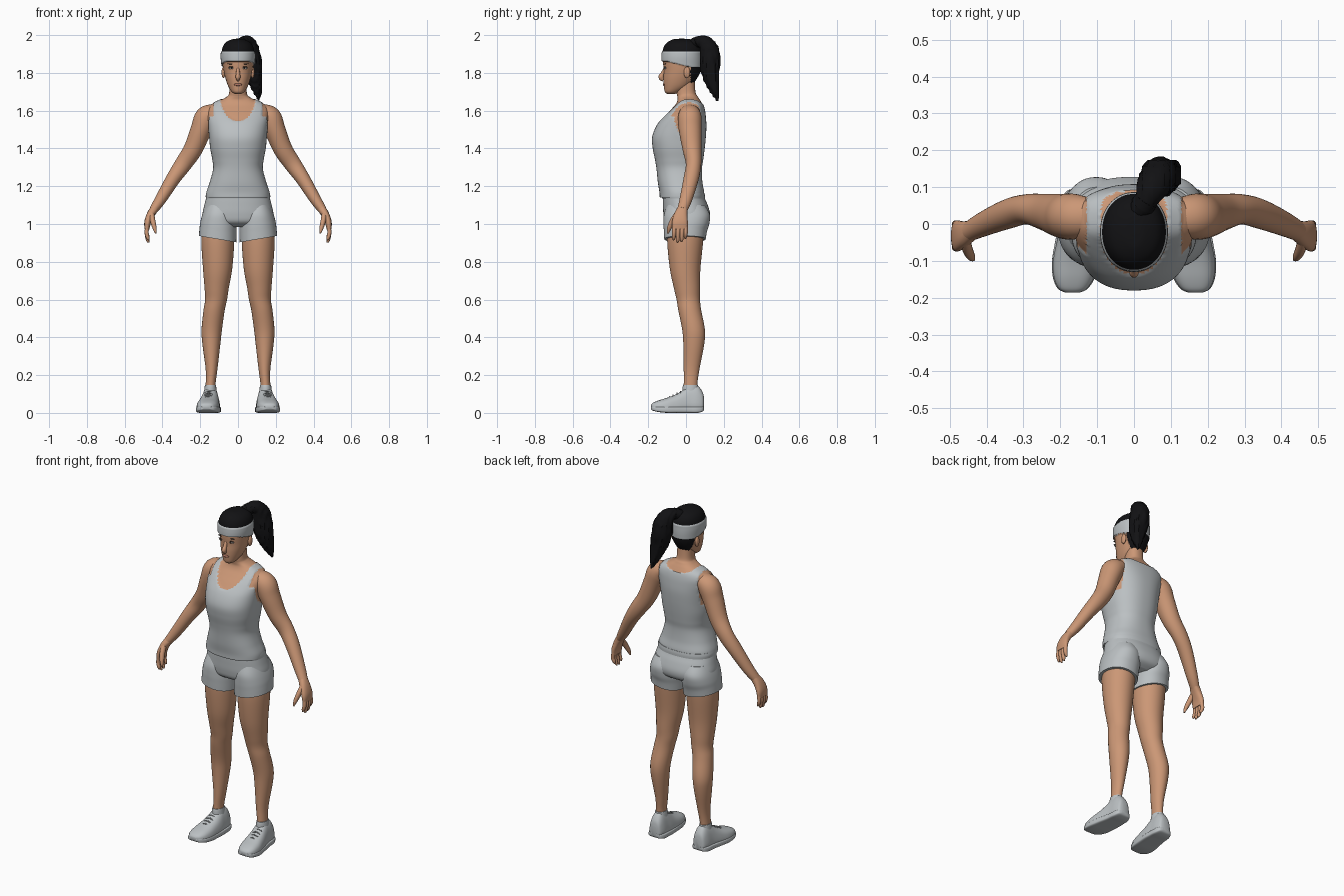
import bpy, bmesh, math
from mathutils import Vector

def material(name, r, g, b):
    m = bpy.data.materials.new(name)
    m.diffuse_color = (r, g, b, 1)
    return m

SKIN = material("skin", 0.60, 0.31, 0.18)
CLOTH = material("grey cloth", 0.50, 0.53, 0.545)
HAIR = material("black hair", 0.006, 0.006, 0.007)
WHITE = material("eye white", 0.62, 0.58, 0.54)
LIPS = material("lips", 0.45, 0.19, 0.13)
DARK = material("dark eye", 0.03, 0.02, 0.015)
LACE = material("lace grey", 0.30, 0.32, 0.33)

def smooth_rows(rows, k):
    """Catmull-Rom interpolation through rows of numbers."""
    out = []
    for i in range(len(rows) - 1):
        p0, p1, p2 = rows[max(i - 1, 0)], rows[i], rows[i + 1]
        p3 = rows[min(i + 2, len(rows) - 1)]
        for j in range(k):
            t = j / k
            out.append([0.5 * (2 * b + (c - a) * t + (2 * a - 5 * b + 4 * c - d) * t * t
                               + (3 * b - a - 3 * c + d) * t ** 3)
                        for a, b, c, d in zip(p0, p1, p2, p3)])
    return out + [list(rows[-1])]

def loft(name, frames, mats, n=32, power=2.0, post=None, rule=None, s=1):
    """Skin closed superellipse rings given as (centre, half axis u, half axis v)."""
    bm = bmesh.new()
    rings = []
    for c, u, v in frames:
        ring = []
        for i in range(n):
            a = 2 * math.pi * i / n
            ca, sa = math.cos(a), math.sin(a)
            p = c + u * math.copysign(abs(ca) ** (2 / power), ca) + v * math.copysign(abs(sa) ** (2 / power), sa)
            if post:
                p = post(p)
            ring.append(bm.verts.new((p.x * s, p.y, p.z)))
        rings.append(ring)
    for r0, r1 in zip(rings, rings[1:]):
        for i in range(n):
            j = (i + 1) % n
            bm.faces.new((r0[i], r0[j], r1[j], r1[i]))
    bm.faces.new(rings[0])
    bm.faces.new(rings[-1])
    bmesh.ops.recalc_face_normals(bm, faces=bm.faces)
    if rule:  # colour faces by position and raise cloth or hair off the skin
        for f in bm.faces:
            f.material_index = rule(f.calc_center_median())[0]
        bm.normal_update()
        moves = [(v, v.normal.copy() * rule(v.co)[1]) for v in bm.verts]
        for v, d in moves:
            v.co += d
    return finish(name, bm, mats)

def finish(name, bm, mats):
    me = bpy.data.meshes.new(name)
    bm.to_mesh(me)
    bm.free()
    ob = bpy.data.objects.new(name, me)
    bpy.context.collection.objects.link(ob)
    for m in mats:
        me.materials.append(m)
    bpy.ops.object.select_all(action='DESELECT')
    ob.select_set(True)
    bpy.context.view_layer.objects.active = ob
    bpy.ops.object.shade_smooth_by_angle(angle=math.radians(50))
    return ob

def upright(rows, k=5):
    """Rows (z, half width, front y, back y, centre x) -> horizontal rings."""
    return [(Vector((cx, (f + b) / 2, z)), Vector((max(w, .003), 0, 0)), Vector((0, max((b - f) / 2, .003), 0)))
            for z, w, f, b, cx in smooth_rows(rows, k)]

def tube(rows, ref=(0, 1, 0), k=5):
    """Rows (x, y, z, radius across, radius along ref) -> rings square to the path."""
    r = smooth_rows(rows, k)
    pts = [Vector(q[:3]) for q in r]
    out = []
    for i, q in enumerate(r):
        t = (pts[min(i + 1, len(r) - 1)] - pts[max(i - 1, 0)]).normalized()
        u = t.cross(Vector(ref)).normalized()
        v = u.cross(t).normalized()
        out.append((pts[i], u * max(q[3], .002), v * max(q[4], .002)))
    return out

def ellipsoid(name, loc, size, mat):
    bm = bmesh.new()
    bmesh.ops.create_uvsphere(bm, u_segments=20, v_segments=12, radius=1)
    for v in bm.verts:
        v.co = Vector((v.co.x * size[0], v.co.y * size[1], v.co.z * size[2])) + Vector(loc)
    return finish(name, bm, [mat])

# Torso with neck; the tank top is the cloth region
def tank_rule(p):
    x, y, z = abs(p.x), p.y, p.z
    drop = 0.118 if y < 0.02 else 0.03
    neck = z > 1.662 or (x / 0.09) ** 2 + ((z - 1.662) / drop) ** 2 < 1
    arm = x > 0.128 and (z > 1.57 or ((y - .02) / .08) ** 2 + ((z - 1.57) / .12) ** 2 < 1)
    return (0, 0) if neck or arm else (1, .004)

torso = [(1.142, .166, -.135, .092, 0), (1.17, .163, -.137, .092, 0), (1.22, .146, -.145, .083, 0),
         (1.29, .128, -.152, .08, 0), (1.34, .132, -.160, .087, 0), (1.40, .143, -.172, .095, 0),
         (1.46, .149, -.175, .101, 0), (1.52, .155, -.152, .104, 0), (1.57, .163, -.113, .101, 0),
         (1.605, .163, -.08, .096, 0), (1.632, .142, -.056, .088, 0), (1.655, .095, -.045, .075, 0),
         (1.675, .058, -.046, .062, 0), (1.70, .046, -.05, .05, 0), (1.78, .045, -.05, .045, 0)]
loft("torso_and_tank_top", upright(torso, 8), [SKIN, CLOTH], n=96, power=2.35, rule=tank_rule)

# Head with hair cap and headband regions
def head_rule(p):
    back = min(max((p.y + .10) / .12, 0), 1)
    low = 1.862 - .03 * back
    if low < p.z < 1.913:
        return 1, .009
    if p.z >= 1.913 or (p.y > .022 and p.z > 1.745):
        return 2, .005
    return 0, 0

head_rows = [(1.688, .016, -.098, -.06, 0), (1.70, .034, -.112, -.03, 0), (1.73, .052, -.117, .02, 0),
             (1.77, .066, -.119, .052, 0), (1.81, .075, -.118, .072, 0), (1.85, .080, -.121, .077, 0),
             (1.89, .083, -.121, .077, 0), (1.93, .078, -.115, .074, 0), (1.957, .062, -.097, .057, 0),
             (1.973, .03, -.065, .022, 0), (1.976, .006, -.03, -.018, 0)]
head = loft("head", upright(head_rows, 9), [SKIN, CLOTH, HAIR], n=80, power=2.1, rule=head_rule)

def face_y(x, z):
    return min(v.co.y for v in head.data.vertices if abs(v.co.x - x) < .008 and abs(v.co.z - z) < .008)

# Face features
loft("nose", tube([(0, -.108, 1.835, .006, .008), (0, -.122, 1.80, .01, .01), (0, -.131, 1.778, .015, .013),
                   (0, -.118, 1.764, .012, .008)], ref=(1, 0, 0)), [SKIN], n=16)
ellipsoid("lips", (0, face_y(0, 1.738) + .001, 1.738), (.021, .006, .007), LIPS)
for s in (-1, 1):
    fy = face_y(.033, 1.825)
    ellipsoid("eye", (s * .034, fy + .005, 1.825), (.016, .006, .0055), WHITE)
    ellipsoid("iris", (s * .033, fy + .001, 1.825), (.0055, .004, .005), DARK)
    ellipsoid("upper_lid", (s * .034, fy + .004, 1.831), (.018, .005, .0022), DARK)
    ellipsoid("eyebrow", (s * .035, face_y(.035, 1.848) + .004, 1.848), (.02, .005, .003), DARK)
    ellipsoid("ear", (s * .077, .005, 1.802), (.010, .017, .030), SKIN)

# Ponytail hanging from the crown, with its tie
tail = [(.01, .03, 1.945, .03, .03), (.03, .06, 1.965, .027, .03), (.05, .098, 1.958, .040, .042),
        (.064, .124, 1.915, .053, .05), (.07, .128, 1.86, .055, .054), (.082, .130, 1.80, .049, .047),
        (.095, .142, 1.74, .036, .033), (.105, .156, 1.69, .02, .018), (.112, .166, 1.652, .003, .003)]
loft("ponytail", tube(tail, ref=(.86, -.5, 0), k=6), [HAIR], n=32,
     post=lambda p: p + Vector((.003 * math.sin(p.x * 420), .003 * math.sin(p.y * 380), 0)))
loft("hair_tie", tube([(.022, .048, 1.957, .031, .033), (.034, .066, 1.964, .031, .033)], ref=(.86, -.5, 0)), [HAIR])

# Shorts seat
seat = [(1.172, .160, -.122, .092, 0), (1.14, .168, -.123, .098, 0), (1.10, .178, -.122, .115, 0),
        (1.05, .188, -.119, .128, 0), (1.01, .178, -.108, .118, 0), (.985, .12, -.07, .08, 0)]
loft("shorts_seat", upright(seat), [CLOTH], n=64, power=2.3)
loft("shorts_waistband", upright([(1.165, .168, -.127, .098, 0), (1.15, .171, -.129, .1, 0), (1.135, .17, -.127, .1, 0)]),
     [CLOTH], n=64, power=2.3)

# Parts built once per side
leg = [(1.0, .086, -.098, .098, .105), (.90, .087, -.099, .09, .107), (.76, .077, -.085, .076, .108),
       (.66, .064, -.064, .074, .113), (.60, .058, -.05, .074, .116), (.54, .056, -.04, .081, .127),
       (.44, .054, -.02, .10, .139), (.36, .047, -.014, .096, .141), (.23, .031, -.012, .071, .14),
       (.15, .026, -.012, .06, .145), (.07, .027, -.015, .06, .146)]
short_leg = [(1.10, .07, -.10, .10, .10), (1.05, .087, -.117, .126, .102), (1.0, .096, -.119, .123, .104),
             (.96, .098, -.117, .111, .106), (.92, .099, -.115, .104, .108)]
arm = [(.115, .02, 1.597, .04, .05), (.165, .02, 1.566, .061, .062), (.195, .022, 1.50, .056, .06),
       (.238, .032, 1.396, .050, .050), (.29, .040, 1.317, .045, .041), (.343, .027, 1.24, .038, .040),
       (.41, -.001, 1.13, .030, .033), (.447, -.02, 1.075, .023, .027)]
palm = [(.440, -.016, 1.085, .022, .026), (.462, -.027, 1.05, .021, .035), (.478, -.032, 1.01, .018, .042),
        (.482, -.032, .972, .013, .041)]
shoe = [(.096, .145, .016, .02, .075), (.088, .145, .035, .008, .11), (.06, .145, .046, .0, .145),
        (.02, .146, .049, .0, .145), (-.01, .148, .052, .0, .125), (-.05, .153, .055, .0, .10),
        (-.10, .159, .057, .0, .08), (-.145, .163, .051, .005, .066), (-.175, .166, .036, .013, .053),
        (-.186, .167, .017, .022, .042)]

def along_y(rows, height=None):
    return [(Vector((cx, y, (b + (height or t)) / 2)), Vector((w, 0, 0)), Vector((0, 0, ((height or t) - b) / 2)))
            for y, cx, w, b, t in smooth_rows(rows, 5)]

def shoe_taper(p):
    cx = .1505 - .09 * p.y
    return Vector((cx + (p.x - cx) * (1.10 - 3.6 * max(p.z - .02, 0)), p.y, p.z))

for s in (-1, 1):
    side = "left" if s > 0 else "right"
    loft(side + "_leg", upright(leg), [SKIN], n=40, s=s)
    loft(side + "_shorts_leg", upright(short_leg), [CLOTH], n=48, power=2.2, s=s,
         post=lambda p: Vector((p.x, p.y, p.z + (p.x - .108) * .17 * min(max((1.05 - p.z) / .1, 0), 1))))
    loft(side + "_arm", tube(arm), [SKIN], n=32, s=s)
    loft(side + "_palm", tube(palm), [SKIN], n=28, power=2.4, s=s)
    for i, (y, tip) in enumerate([(-.063, .915), (-.042, .902), (-.021, .905), (-.001, .922)]):
        loft(side + "_finger_%d" % (i + 1),
             tube([(.480, y * .95 - .001, .99, .011, .0115), (.484, y, .955, .0105, .011),
                   (.478, y - .002, tip + .014, .0095, .0095), (.473, y - .003, tip, .004, .004)]), [SKIN], n=14, s=s)
    loft(side + "_thumb", tube([(.458, -.04, 1.06, .014, .016), (.452, -.068, 1.02, .014, .016),
                                (.442, -.088, .98, .011, .012), (.435, -.096, .95, .004, .005)]), [SKIN], n=16, s=s)
    # Trainers: upper, sole, ankle collar and laces
    loft(side + "_shoe", along_y(shoe), [CLOTH], n=40, power=2.7, post=shoe_taper, s=s)
    sole = [(y, cx, w * 1.08 + .002, b * .9, 0) for y, cx, w, b, t in shoe]
    loft(side + "_sole", along_y(sole, .034), [CLOTH], n=40, power=5, s=s)
    loft(side + "_ankle_sock", upright([(.11, .034, -.02, .068, .146), (.135, .031, -.018, .066, .146),
                                        (.148, .029, -.015, .063, .146)]), [CLOTH], s=s)
    for i in range(4):
        y = -.028 - .02 * i
        z = .116 - .0095 * i
        cx = .1505 - .09 * y
        loft(side + "_lace_%d" % (i + 1), tube([(cx - .024, y, z - .010, .003, .003), (cx, y, z - .002, .003, .003),
                                               (cx + .024, y, z - .010, .003, .003)]), [LACE], n=8, s=s)
